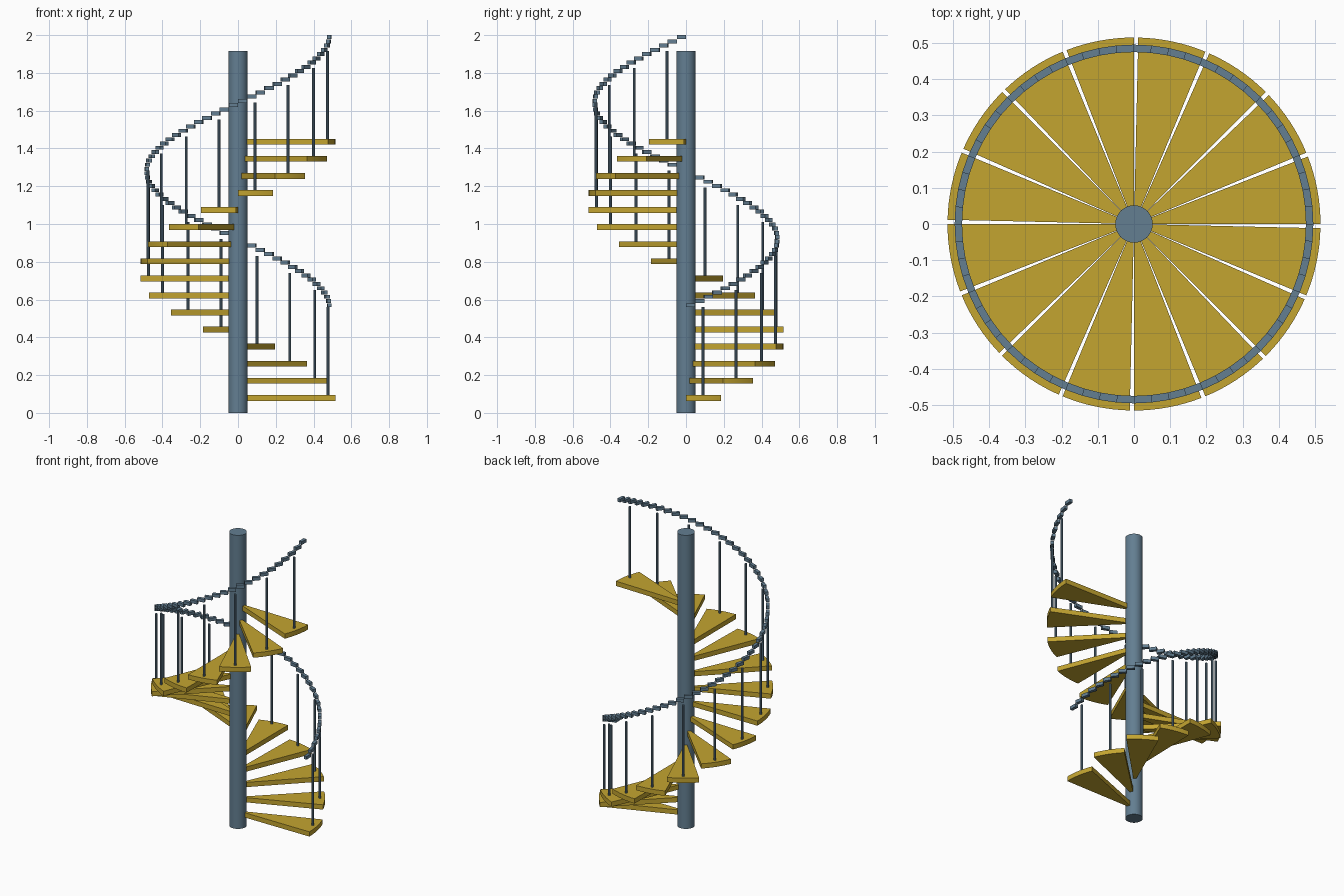
import bpy, bmesh
from math import sin, cos, radians

cube = bpy.data.objects.get("Cube")
if cube:
    bpy.data.objects.remove(cube, do_unlink=True)

STEPS = 16
TURN = 360 / STEPS
RISE = 0.0904
TREAD_SPAN = 21.2
TREAD_Z = 0.0795        # centre of the lowest tread
TREAD_T = 0.031
RAIL_R = 0.485
RAIL_W = 0.0206
RAIL_PARTS = STEPS * 4


def material(name, rgb):
    m = bpy.data.materials.new(name)
    m.use_nodes = True
    color = (*rgb, 1)
    m.diffuse_color = color
    m.node_tree.nodes["Principled BSDF"].inputs["Base Color"].default_value = color
    return m


gold = material("golden tread", (0.55, 0.375, 0.03))
steel = material("blue grey metal", (0.125, 0.21, 0.285))


def finish(name, bm, mat):
    bmesh.ops.recalc_face_normals(bm, faces=bm.faces)
    mesh = bpy.data.meshes.new(name)
    bm.to_mesh(mesh)
    bm.free()
    mesh.materials.append(mat)
    ob = bpy.data.objects.new(name, mesh)
    bpy.context.collection.objects.link(ob)
    bpy.ops.object.select_all(action='DESELECT')
    ob.select_set(True)
    bpy.context.view_layer.objects.active = ob
    bpy.ops.object.shade_smooth_by_angle(angle=radians(30))
    return ob


def sector(name, r0, r1, a0, a1, z, thick, parts, mat):
    """Ring sector between two radii and two angles, extruded upward."""
    angles = [radians(a0 + (a1 - a0) * i / parts) for i in range(parts + 1)]
    outline = [(r1 * cos(a), r1 * sin(a)) for a in angles]
    outline += [(r0 * cos(a), r0 * sin(a)) for a in reversed(angles)]
    bm = bmesh.new()
    face = bm.faces.new([bm.verts.new((x, y, z - thick / 2)) for x, y in outline])
    up = bmesh.ops.extrude_face_region(bm, geom=[face], use_keep_orig=True)
    top = [v for v in up["geom"] if isinstance(v, bmesh.types.BMVert)]
    bmesh.ops.translate(bm, verts=top, vec=(0, 0, thick))
    return finish(name, bm, mat)


def cylinder(name, x, y, z0, z1, radius, sides, mat):
    bm = bmesh.new()
    bmesh.ops.create_cone(bm, cap_ends=True, segments=sides, radius1=radius,
                          radius2=radius, depth=z1 - z0)
    bmesh.ops.translate(bm, verts=bm.verts, vec=(x, y, (z0 + z1) / 2))
    return finish(name, bm, mat)


# Central column
cylinder("column", 0, 0, 0, 1.915, 0.0515, 32, steel)

# Treads with one baluster each
for i in range(STEPS):
    start = i * TURN
    z = TREAD_Z + i * RISE
    sector(f"tread_{i + 1}", 0.05, 0.515, start, start + TREAD_SPAN,
           z, TREAD_T, 8, gold)
    mid = radians(start + TREAD_SPAN / 2)
    cylinder(f"baluster_{i + 1}", RAIL_R * cos(mid), RAIL_R * sin(mid),
             z + TREAD_T / 2, z + 0.48, 0.0075, 8, steel)

# Handrail made of short stepped blocks
first, last = 0.57, 2 - RAIL_W / 2
for i in range(RAIL_PARTS):
    a = 360 * i / RAIL_PARTS
    z = first + (last - first) * i / (RAIL_PARTS - 1)
    sector(f"handrail_{i + 1}", RAIL_R - RAIL_W / 2, RAIL_R + RAIL_W / 2,
           a, a + 360 / RAIL_PARTS, z, RAIL_W, 1, steel)
